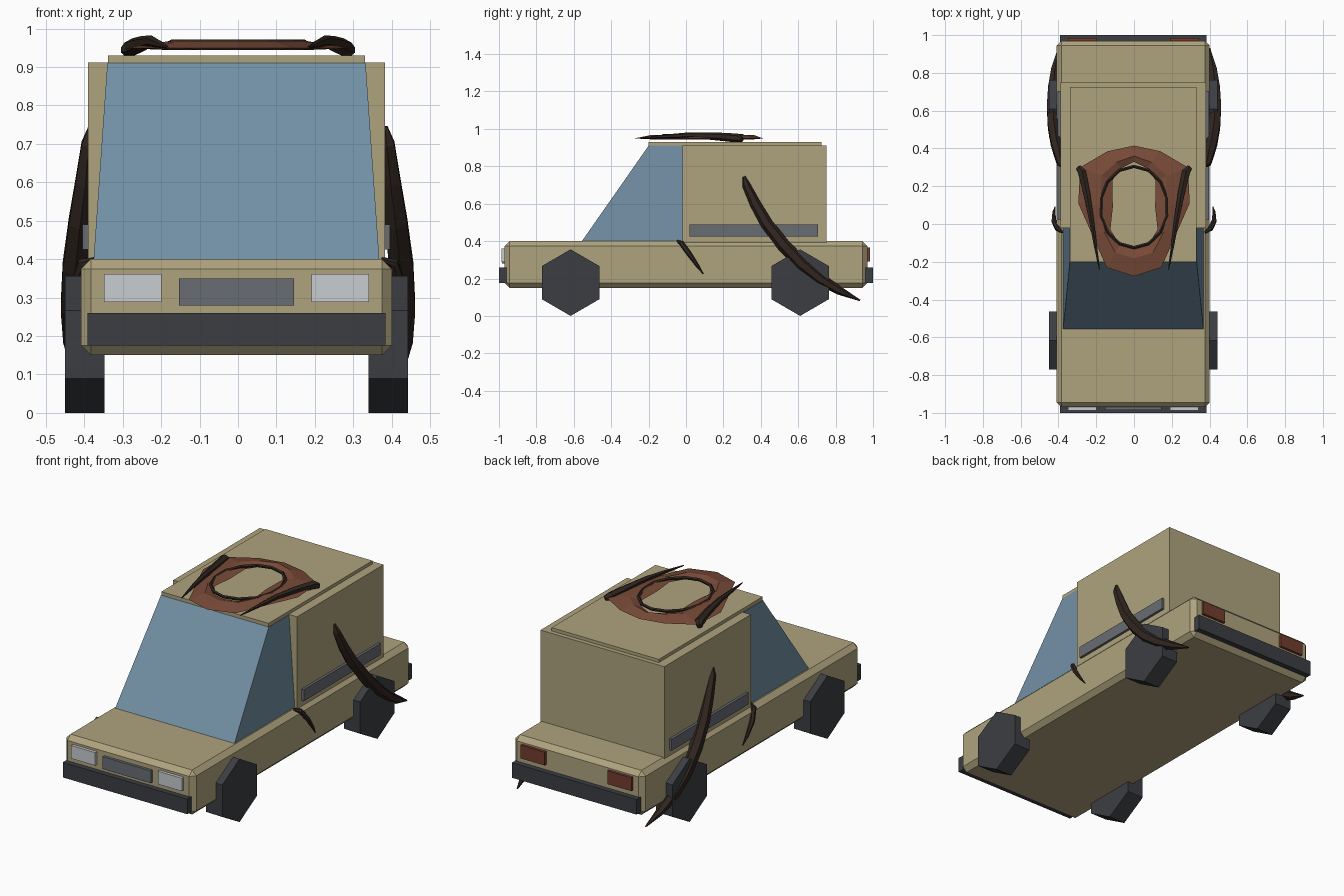
import bpy, bmesh, math
from mathutils import Vector

if "Cube" in bpy.data.objects:
    bpy.data.objects.remove(bpy.data.objects["Cube"])

CX = -0.004  # the car body sits slightly off centre


def mat(name, r, g, b):
    m = bpy.data.materials.new(name)
    m.diffuse_color = (r, g, b, 1)
    m.use_nodes = True
    m.node_tree.nodes["Principled BSDF"].inputs["Base Color"].default_value = m.diffuse_color
    return m


TAN = mat("tan_paint", .43, .37, .21)
GLASS = mat("blue_glass", .17, .28, .38)
DARK = mat("dark_rubber", .045, .048, .055)
GREY = mat("grey_trim", .14, .15, .17)
LAMP = mat("lamp_white", .58, .61, .64)
RED = mat("tail_red", .17, .045, .028)
HORN = mat("dark_horn", .03, .019, .014)
HIDE = mat("brown_hide", .19, .07, .04)


def finish(name, bm, material):
    bmesh.ops.recalc_face_normals(bm, faces=bm.faces)
    me = bpy.data.meshes.new(name)
    bm.to_mesh(me)
    bm.free()
    me.materials.append(material)
    ob = bpy.data.objects.new(name, me)
    bpy.context.collection.objects.link(ob)
    return ob


def box(name, x, y, z, material, bevel=0):
    bm = bmesh.new()
    bmesh.ops.create_cube(bm, size=1)
    for v in bm.verts:
        v.co = Vector([lo + (c + .5) * (hi - lo) for c, (lo, hi) in zip(v.co, (x, y, z))])
    if bevel:
        bmesh.ops.bevel(bm, geom=bm.edges[:], offset=bevel, segments=1, affect='EDGES')
    return finish(name, bm, material)


def loft(bm, rings, closed):
    """Join successive vertex rings with quads."""
    n = len(rings[0])
    pairs = list(zip(rings, rings[1:]))
    if closed:
        pairs.append((rings[-1], rings[0]))
    for a, b in pairs:
        for i in range(n):
            j = (i + 1) % n
            bm.faces.new((a[i], a[j], b[j], b[i]))


def tube(name, pts, material, sides=6, closed=False):
    """Tapered tube through (x, y, z, radius) points."""
    bm = bmesh.new()
    P = [Vector(p[:3]) for p in pts]
    n = len(P)
    rings = []
    for i, p in enumerate(P):
        a = P[(i - 1) % n] if closed else P[max(i - 1, 0)]
        b = P[(i + 1) % n] if closed else P[min(i + 1, n - 1)]
        t = (b - a).normalized()
        u = Vector((0, 0, 1)) if closed else t.cross(Vector((1, 0, 0))).normalized()
        w = t.cross(u).normalized()
        rings.append([bm.verts.new(p + pts[i][3] * (math.cos(k * math.tau / sides) * u
                      + math.sin(k * math.tau / sides) * w)) for k in range(sides)])
    loft(bm, rings, closed)
    if not closed:
        bm.faces.new(rings[0])
        bm.faces.new(rings[-1])
    return finish(name, bm, material)


# Main body, rear cabin and roof plate
box("body", (CX - .405, CX + .405), (-.97, .97), (.15, .4), TAN, .026)
box("cabin", (CX - .386, CX + .386), (-.02, .75), (.39, .912), TAN)
box("roof_plate", (CX - .334, CX + .334), (-.2, .725), (.905, .93), TAN)

# Sloped glass cab
bm = bmesh.new()
rings = []
for hw, y0, z in ((.372, -.56, .395), (.336, -.2, .91)):
    rings.append([bm.verts.new((CX + sx * hw, y, z)) for sx, y in
                  ((-1, y0), (1, y0), (1, -.015), (-1, -.015))])
loft(bm, rings, False)
for r in rings:
    bm.faces.new(r)
finish("windscreen_cab", bm, GLASS)

# Bumpers and grille
box("front_bumper", (CX - .388, CX + .388), (-1, -.95), (.175, .26), DARK)
box("rear_bumper", (CX - .388, CX + .388), (.95, 1), (.175, .26), DARK)
box("grille", (CX - .15, CX + .15), (-.985, -.95), (.28, .35), GREY)

for s, side in ((-1, "left"), (1, "right")):
    def span(a, b):
        return tuple(sorted((CX + s * a, CX + s * b)))

    # Lamps and side trim
    box(side + "_headlight", span(.195, .345), (-.987, -.95), (.288, .361), LAMP)
    box(side + "_tail_light", span(.195, .345), (.95, .985), (.29, .365), RED)
    box(side + "_side_trim", span(.38, .4), (.02, .705), (.425, .49), GREY)

    # Six-sided wheels
    for y, end in ((-.617, "front"), (.61, "rear")):
        bm = bmesh.new()
        rings = [[bm.verts.new((x, y + .177 * math.sin(k * math.tau / 6),
                                .178 + .178 * math.cos(k * math.tau / 6)))
                  for k in range(6)] for x in span(.344, .446)]
        loft(bm, rings, False)
        for r in rings:
            bm.faces.new(r)
        finish(f"{side}_{end}_wheel", bm, DARK)

    # Large curved side tusk
    tube(side + "_side_tusk", [(s * x, y, z, r) for x, y, z, r in (
        (.382, .31, .745, .008), (.388, .322, .70, .022), (.398, .37, .60, .029),
        (.412, .43, .495, .033), (.425, .52, .38, .036), (.430, .62, .275, .036),
        (.428, .72, .195, .031), (.418, .82, .135, .023), (.40, .93, .083, .004))], HORN)

    # Small side claw
    tube(side + "_side_claw", [(s * x, y, z, r) for x, y, z, r in (
        (.375, -.045, .40, .006), (.405, -.025, .39, .014), (.424, .015, .335, .014),
        (.424, .06, .27, .009), (.418, .092, .225, .002))], HORN)

    # Roof horn
    tube(side + "_roof_horn", [(s * x, y, z, r) for x, y, z, r in (
        (.295, .30, .942, .014), (.275, .275, .951, .024), (.25, .16, .96, .021),
        (.225, .02, .967, .015), (.205, -.11, .96, .01), (.183, -.24, .951, .003))], HORN)

# Flat hide ring on the roof, half outlines mirrored across x
outer = [(0, .415), (.14, .385), (.285, .30), (.295, .11), (.22, -.06), (.145, -.23), (0, -.277)]
inner = [(0, .33), (.07, .295), (.115, .23), (.112, .09), (.125, -.03), (.075, -.11), (0, -.13)]


def full(half):
    return half + [(-x, y) for x, y in half[-2:0:-1]]


bm = bmesh.new()
o, h = full(outer), full(inner)
mid = [(a[0] * .35 + b[0] * .65, a[1] * .35 + b[1] * .65) for a, b in zip(o, h)]
rings = [[bm.verts.new((x, y, z)) for x, y in ring] for ring, z in
         ((o, .949), (mid, .968), (h, .953), (mid, .944))]
loft(bm, rings, True)
finish("roof_hide_ring", bm, HIDE)

# Dark rim around the opening
tube("roof_ring_rim", [(.178 * math.sin(k * math.tau / 14), .09 + .215 * math.cos(k * math.tau / 14),
                        .963, .009) for k in range(14)], HORN, 5, True)
